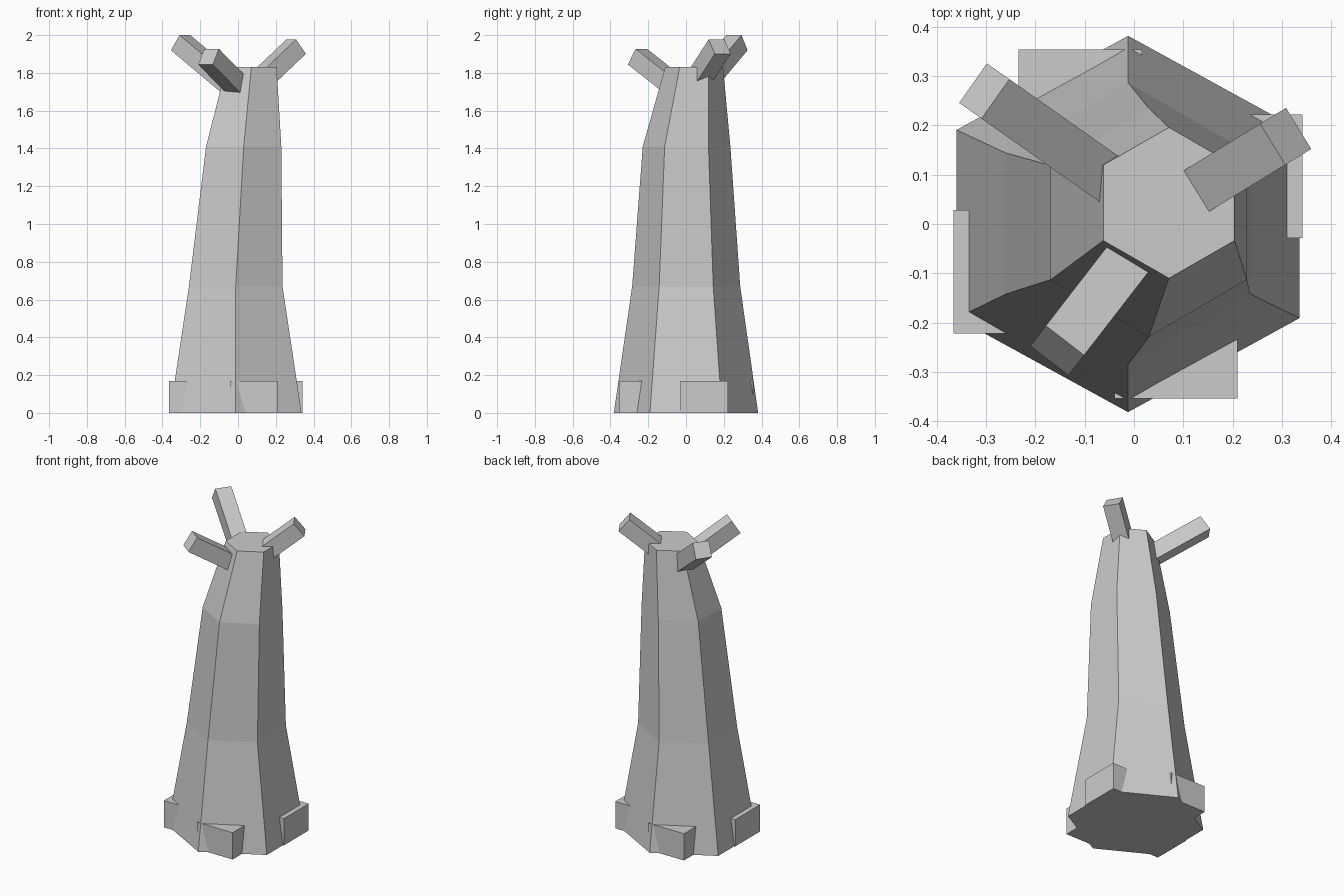
import bpy, bmesh, math
from mathutils import Vector, Matrix

if "Cube" in bpy.data.objects:
    bpy.data.objects.remove(bpy.data.objects["Cube"])

grey = bpy.data.materials.new("plain_grey")
grey.diffuse_color = (0.6, 0.6, 0.6, 1)
grey.use_nodes = True
grey.node_tree.nodes["Principled BSDF"].inputs["Base Color"].default_value = grey.diffuse_color


def add_object(name, bm):
    bmesh.ops.recalc_face_normals(bm, faces=bm.faces)
    mesh = bpy.data.meshes.new(name)
    bm.to_mesh(mesh)
    bm.free()
    mesh.materials.append(grey)
    obj = bpy.data.objects.new(name, mesh)
    bpy.context.collection.objects.link(obj)
    return obj


def add_box(name, size, matrix):
    bm = bmesh.new()
    bmesh.ops.create_cube(bm, size=1, matrix=matrix @ Matrix.Diagonal((*size, 1)))
    return add_object(name, bm)


# Trunk: leaning six-sided rings (centre x, centre y, z, radius x, radius y)
rings = [
    (-0.012, 0.0, 0.0, 0.402, 0.382),
    (-0.012, 0.001, 0.67, 0.286, 0.286),
    (0.03, 0.003, 1.41, 0.23, 0.232),
    (0.071, 0.043, 1.83, 0.154, 0.153),
]
bm = bmesh.new()
loops = []
for cx, cy, z, rx, ry in rings:
    angles = [math.radians(30 + 60 * i) for i in range(6)]
    loops.append([bm.verts.new((cx + rx * math.cos(a), cy + ry * math.sin(a), z)) for a in angles])
for low, high in zip(loops, loops[1:]):
    for i in range(6):
        j = (i + 1) % 6
        bm.faces.new((low[i], low[j], high[j], high[i]))
bm.faces.new(loops[0][::-1])
bm.faces.new(loops[-1])
add_object("trunk", bm)

# Roots: four blocks turned around the trunk base
for i, side in enumerate(("front", "right", "back", "left")):
    turn = Matrix.Translation((-0.012, 0, 0)) @ Matrix.Rotation(math.radians(90 * i), 4, 'Z')
    add_box("root_" + side, (0.25, 0.18, 0.17), turn @ Matrix.Translation((0.097, -0.264, 0.085)))

# Branch stubs: tip centre, heading, rise angle, length
branches = {
    "branch_left": ((-0.304, 0.270, 1.96), 144.8, 34.5, 0.45),
    "branch_front": ((-0.156, -0.257, 1.886), 232.3, 32, 0.36),
    "branch_right": ((0.308, 0.178, 1.939), 31.5, 39, 0.30),
}
for name, (tip, heading, rise, length) in branches.items():
    turn = (Matrix.Translation(tip) @ Matrix.Rotation(math.radians(heading), 4, 'Z')
            @ Matrix.Rotation(math.radians(-rise), 4, 'Y'))
    add_box(name, (length, 0.098, 0.098), turn @ Matrix.Translation((-length / 2, 0, 0)))
